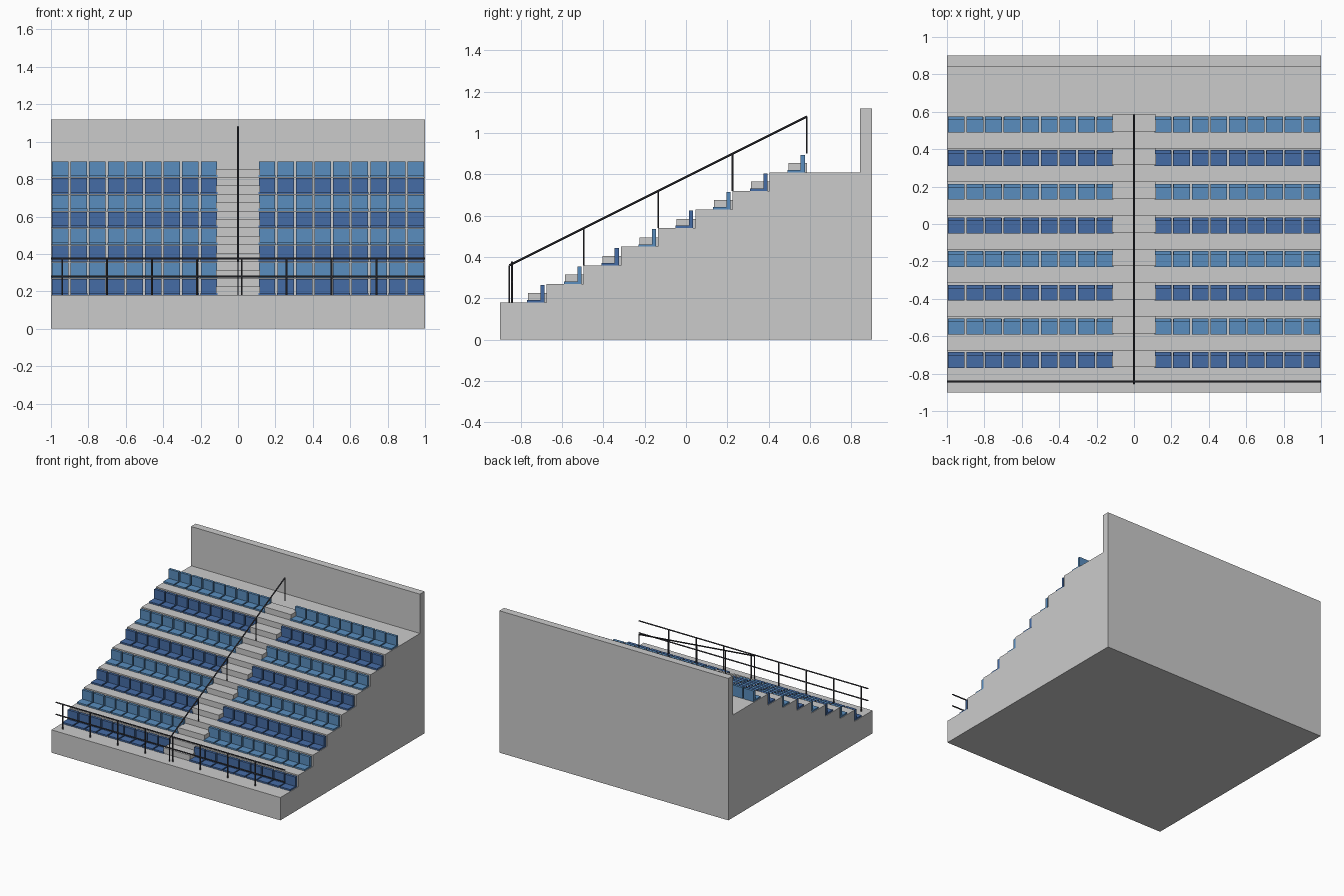
import bpy, bmesh
from mathutils import Vector, Matrix

if "Cube" in bpy.data.objects:
    bpy.data.objects.remove(bpy.data.objects["Cube"])

ROWS, RUN, RISE = 8, 0.18, 0.09
Y0, Z0 = -0.675, 0.18          # first riser and first tread height
SEATS = 9


def finish(bm, name, mat=None):
    bmesh.ops.recalc_face_normals(bm, faces=bm.faces)
    me = bpy.data.meshes.new(name)
    bm.to_mesh(me)
    bm.free()
    ob = bpy.data.objects.new(name, me)
    bpy.context.collection.objects.link(ob)
    if mat:
        me.materials.append(mat)
    return ob


def box(bm, x0, x1, y0, y1, z0, z1):
    m = Matrix.Translation(((x0 + x1) / 2, (y0 + y1) / 2, (z0 + z1) / 2))
    m = m @ Matrix.Diagonal((x1 - x0, y1 - y0, z1 - z0, 1))
    bmesh.ops.create_cube(bm, size=1, matrix=m)


def bar(bm, a, b, r=0.005):
    a, b = Vector(a), Vector(b)
    d = b - a
    m = Matrix.Translation((a + b) / 2) @ d.to_track_quat('Z', 'Y').to_matrix().to_4x4()
    bmesh.ops.create_cone(bm, cap_ends=True, segments=8, radius1=r, radius2=r,
                          depth=d.length, matrix=m)


def material(name, color):
    m = bpy.data.materials.new(name)
    m.diffuse_color = (*color, 1)
    m.use_nodes = True
    m.node_tree.nodes["Principled BSDF"].inputs["Base Color"].default_value = m.diffuse_color
    return m


dark_blue = material("dark_blue", (0.06, 0.15, 0.38))
light_blue = material("light_blue", (0.10, 0.27, 0.52))
steel = material("dark_steel", (0.05, 0.05, 0.06))

# Concrete terrace with back wall, extruded from its stepped side profile
profile = [(-0.9, 0), (-0.9, Z0)]
for k in range(ROWS - 1):
    y, z = Y0 + RUN * k, Z0 + RISE * k
    profile += [(y, z), (y, z + RISE)]
profile += [(0.842, 0.81), (0.842, 1.12), (0.9, 1.12), (0.9, 0)]
bm = bmesh.new()
face = bm.faces.new([bm.verts.new((-1, y, z)) for y, z in profile])
ext = bmesh.ops.extrude_face_region(bm, geom=[face])
bmesh.ops.translate(bm, vec=(2, 0, 0),
                    verts=[v for v in ext['geom'] if isinstance(v, bmesh.types.BMVert)])
finish(bm, "concrete_terrace")

# Half-height steps in the central aisle
bm = bmesh.new()
for k in range(ROWS):
    y, z = Y0 + RUN * k, Z0 + RISE * k
    box(bm, -0.117, 0.117, y - 0.09, y, z, z + 0.045)
finish(bm, "aisle_steps")

# Seat rows: a pan and a backrest per seat, mirrored across the aisle
for k in range(ROWS):
    y, z = Y0 + RUN * k, Z0 + RISE * k
    bm = bmesh.new()
    for side in (-1, 1):
        for i in range(SEATS):
            x = side * (0.155 + 0.0994 * i)
            box(bm, x - 0.045, x + 0.045, y - 0.095, y - 0.012, z, z + 0.012)
            box(bm, x - 0.044, x + 0.044, y - 0.030, y - 0.010, z, z + 0.085)
    finish(bm, f"seat_row_{k + 1}", light_blue if k % 2 else dark_blue)

# Front guard rail
bm = bmesh.new()
for z in (0.28, 0.375):
    bar(bm, (-1, -0.842, z), (1, -0.842, z))
for i in range(8):
    x = -0.94 + 0.24 * i
    bar(bm, (x, -0.842, Z0), (x, -0.842, 0.375))
finish(bm, "front_guard_rail", steel)

# Sloping aisle handrail
bm = bmesh.new()
for k in range(5):
    y, z = -0.855 + 0.36 * k, 0.18 + 0.18 * k
    bar(bm, (0, y, z), (0, y, z + 0.18), 0.004)
bar(bm, (0, -0.855, 0.36), (0, 0.585, 1.08))
finish(bm, "aisle_handrail", steel)
